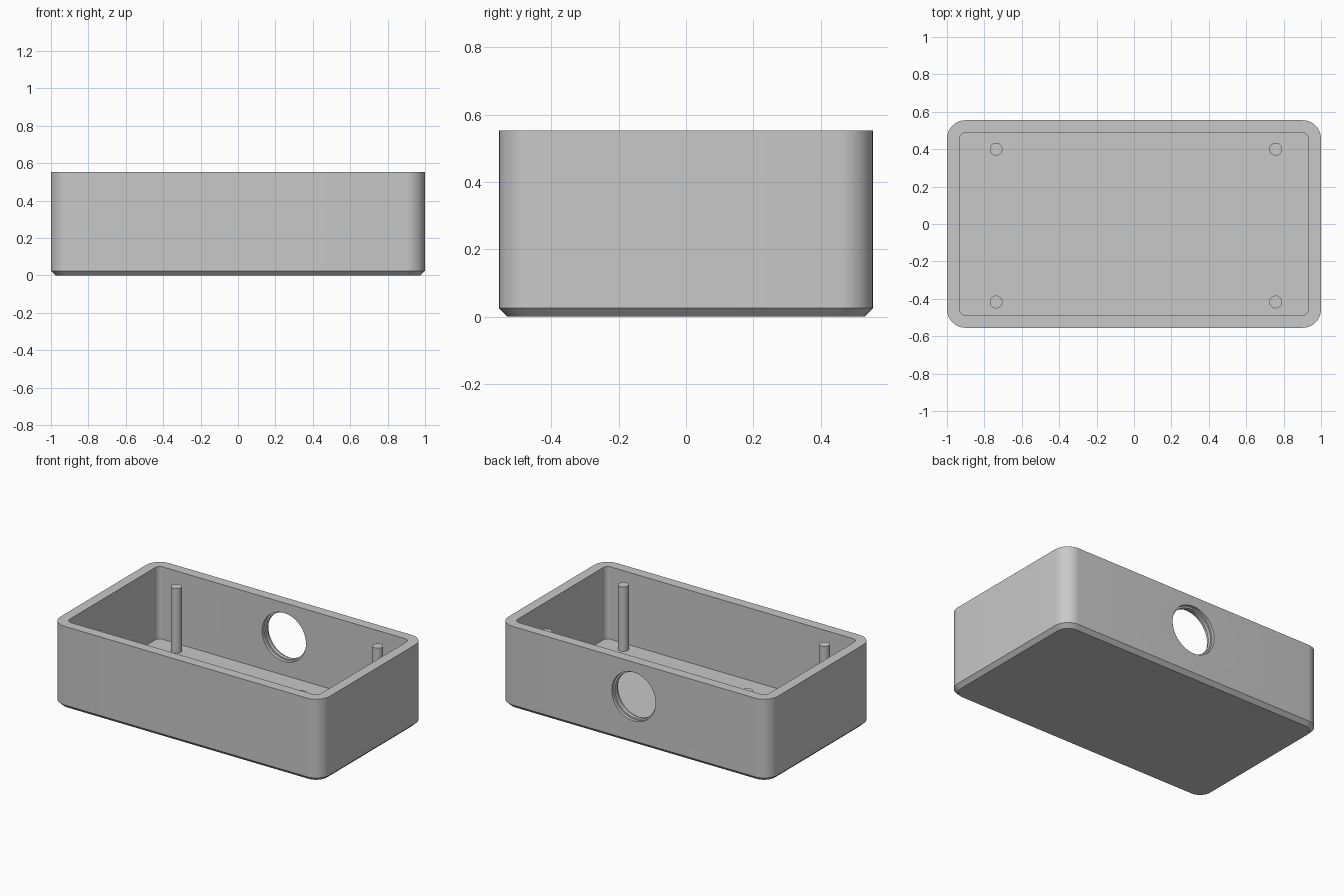
import bpy, bmesh, math

if "Cube" in bpy.data.objects:
    bpy.data.objects.remove(bpy.data.objects["Cube"])

grey = bpy.data.materials.new("light grey")
grey.diffuse_color = (0.58, 0.58, 0.58, 1)
grey.use_nodes = True
grey.node_tree.nodes["Principled BSDF"].inputs["Base Color"].default_value = grey.diffuse_color


def finish(name, bm):
    """Turn a bmesh into a named grey object."""
    bmesh.ops.recalc_face_normals(bm, faces=bm.faces[:])
    mesh = bpy.data.meshes.new(name)
    bm.to_mesh(mesh)
    bm.free()
    mesh.materials.append(grey)
    obj = bpy.data.objects.new(name, mesh)
    bpy.context.collection.objects.link(obj)
    return obj


def smooth(obj):
    bpy.ops.object.select_all(action='DESELECT')
    obj.select_set(True)
    bpy.context.view_layer.objects.active = obj
    bpy.ops.object.shade_smooth_by_angle(angle=math.radians(30))


def ring(bm, hx, hy, r, z, n=12):
    """Rounded rectangle of vertices at height z."""
    verts = []
    for k, (sx, sy) in enumerate([(1, 1), (-1, 1), (-1, -1), (1, -1)]):
        for i in range(n + 1):
            a = math.pi / 2 * (k + i / n)
            verts.append(bm.verts.new((sx * (hx - r) + r * math.cos(a),
                                       sy * (hy - r) + r * math.sin(a), z)))
    return verts


def cylinder(name, r, depth, loc, along_y=False, sides=48):
    bm = bmesh.new()
    bmesh.ops.create_cone(bm, cap_ends=True, segments=sides,
                          radius1=r, radius2=r, depth=depth)
    obj = finish(name, bm)
    obj.location = loc
    if along_y:
        obj.rotation_euler.x = math.pi / 2
    return obj


# open tray: chamfered foot, outer wall, rim, inner wall, floor
bm = bmesh.new()
rings = [ring(bm, *p) for p in [
    (0.975, 0.53, 0.08, 0.0), (1.0, 0.555, 0.10, 0.025),
    (1.0, 0.555, 0.10, 0.553), (0.933, 0.488, 0.035, 0.553),
    (0.933, 0.488, 0.035, 0.067)]]
for low, high in zip(rings, rings[1:]):
    for i in range(len(low)):
        j = (i + 1) % len(low)
        bm.faces.new((low[i], low[j], high[j], high[i]))
bm.faces.new(rings[0][::-1])
bm.faces.new(rings[-1])
tray = finish("tray", bm)

# round port in the back wall, with a thin lip halfway through
cutters = [cylinder("port_cutter", 0.152, 0.3, (0, 0.52, 0.322), True),
           cylinder("outer_recess_cutter", 0.163, 0.1, (0, 0.585, 0.322), True),
           cylinder("inner_recess_cutter", 0.163, 0.1, (0, 0.46, 0.322), True)]
bpy.context.view_layer.objects.active = tray
for cutter in cutters:
    mod = tray.modifiers.new(cutter.name, 'BOOLEAN')
    mod.object = cutter
    mod.solver = 'EXACT'
    bpy.ops.object.modifier_apply(modifier=mod.name)
for cutter in cutters:
    bpy.data.objects.remove(cutter)
smooth(tray)

# four standing posts
for x in (-0.737, 0.757):
    for y in (-0.417, 0.40):
        name = ("back" if y > 0 else "front") + ("_right" if x > 0 else "_left") + "_post"
        smooth(cylinder(name, 0.034, 0.44, (x, y, 0.28), sides=32))
